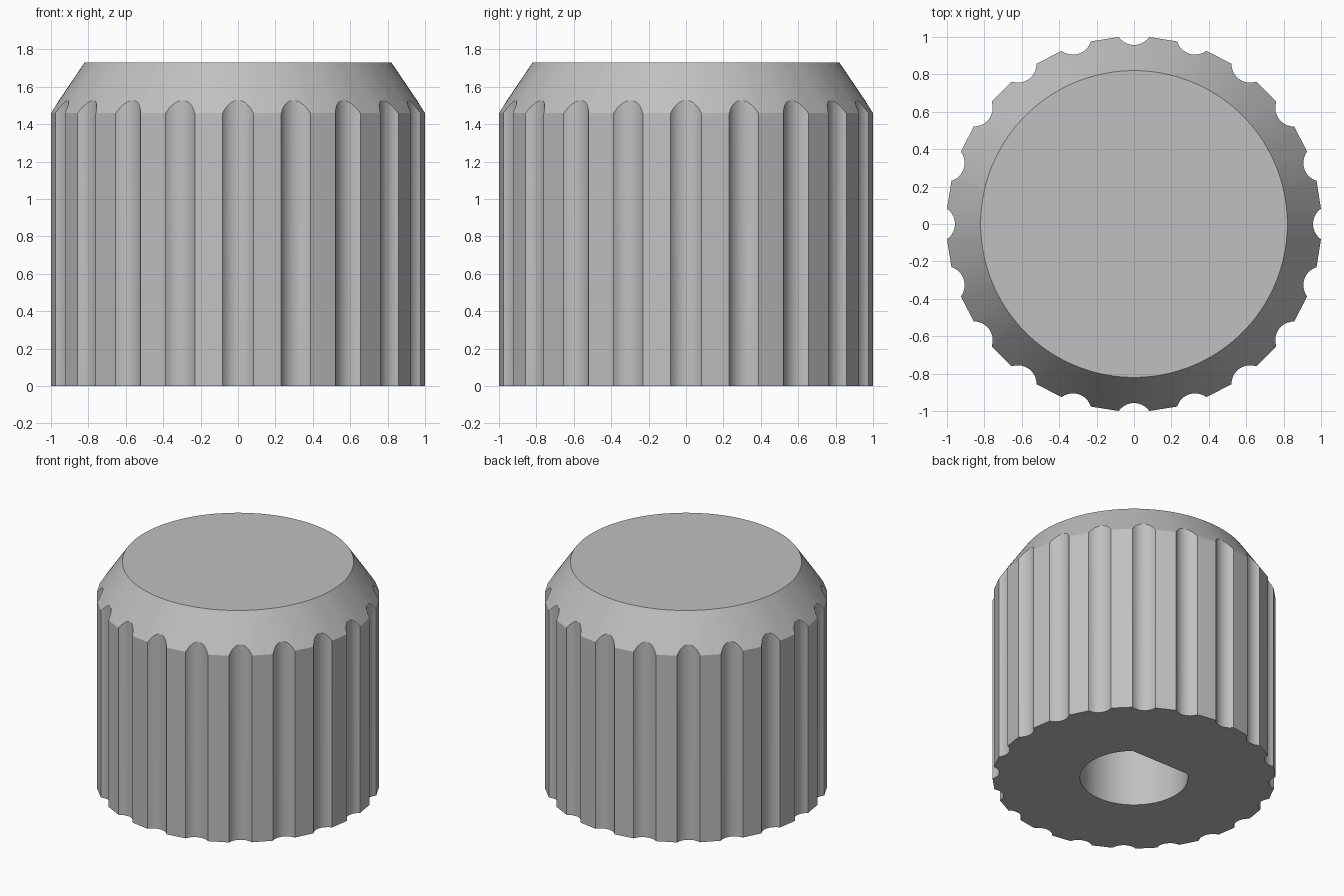
import bpy
import bmesh
import math
from math import sin, cos, pi

cube = bpy.data.objects.get("Cube")
if cube:
    bpy.data.objects.remove(cube)

FLUTES = 20
RIM = 1.003            # radius of the corners beside each flute
SHOULDER, TOP = 1.46, 1.73
TOP_R = 0.82
FLUTE_R, FLUTE_C = 0.1, 1.057   # flute circle radius and centre distance
ARC_STEPS, LAND_STEPS = 10, 4
BORE_R, BORE_FLAT, BORE_DEPTH = 0.383, 0.287, 1.2


def fluted_outline():
    """Outline as (x, y, shoulder height): scooped flutes joined by flat lands."""
    half = math.acos((FLUTE_C**2 + FLUTE_R**2 - RIM**2) / (2 * FLUTE_C * FLUTE_R))
    arc = []
    for i in range(ARC_STEPS + 1):
        a = half * (2 * i / ARC_STEPS - 1)
        arc.append((FLUTE_C - FLUTE_R * cos(a), FLUTE_R * sin(a)))
    slope = (TOP - SHOULDER) / (RIM - TOP_R)
    points = []
    for n in range(FLUTES):
        t, nxt = 2 * pi * n / FLUTES, 2 * pi * (n + 1) / FLUTES
        for x, y in arc:
            z = SHOULDER + (RIM - math.hypot(x, y)) * slope
            points.append((x * cos(t) - y * sin(t), x * sin(t) + y * cos(t), z))
        a = points[-1]
        x, y = arc[0]
        b = (x * cos(nxt) - y * sin(nxt), x * sin(nxt) + y * cos(nxt))
        for i in range(1, LAND_STEPS):
            f = i / LAND_STEPS
            points.append((a[0] + (b[0] - a[0]) * f, a[1] + (b[1] - a[1]) * f, SHOULDER))
    return points


def bore_outline(steps=48):
    """D-shaped shaft hole with its flat towards +y."""
    start = pi - math.asin(BORE_FLAT / BORE_R)
    sweep = 2 * pi - (2 * start - pi)
    sweep = pi + 2 * math.asin(BORE_FLAT / BORE_R)
    return [(BORE_R * cos(start + sweep * i / steps),
             BORE_R * sin(start + sweep * i / steps)) for i in range(steps + 1)]


def walls(bm, low, high):
    for i in range(len(low)):
        j = (i + 1) % len(low)
        bm.faces.new((low[i], low[j], high[j], high[i]))


bm = bmesh.new()

# Fluted side, sloping shoulder and flat top
outline = fluted_outline()
base = [bm.verts.new((x, y, 0)) for x, y, z in outline]
shoulder = [bm.verts.new(p) for p in outline]
crown = []
for x, y, z in outline:
    k = TOP_R / math.hypot(x, y)
    crown.append(bm.verts.new((x * k, y * k, TOP)))
walls(bm, base, shoulder)
walls(bm, shoulder, crown)
bm.faces.new(crown)

# Blind shaft hole
hole = bore_outline()
mouth = [bm.verts.new((x, y, 0)) for x, y in hole]
end = [bm.verts.new((x, y, BORE_DEPTH)) for x, y in hole]
walls(bm, mouth, end)
bm.faces.new(end)

# Underside around the hole
rims = [e for e in bm.edges if e.is_boundary]
bmesh.ops.triangle_fill(bm, edges=rims, use_beauty=True, normal=(0, 0, -1))
bmesh.ops.recalc_face_normals(bm, faces=bm.faces)

mesh = bpy.data.meshes.new("fluted_knob")
bm.to_mesh(mesh)
bm.free()
knob = bpy.data.objects.new("fluted_knob", mesh)
bpy.context.scene.collection.objects.link(knob)

# Plain grey finish
grey = bpy.data.materials.new("light_grey")
grey.use_nodes = True
colour = (0.53, 0.53, 0.53, 1)
grey.diffuse_color = colour
grey.node_tree.nodes["Principled BSDF"].inputs["Base Color"].default_value = colour
mesh.materials.append(grey)

# Smooth curves with crisp edges
bpy.ops.object.select_all(action='DESELECT')
knob.select_set(True)
bpy.context.view_layer.objects.active = knob
bpy.ops.object.shade_smooth_by_angle(angle=math.radians(25))
